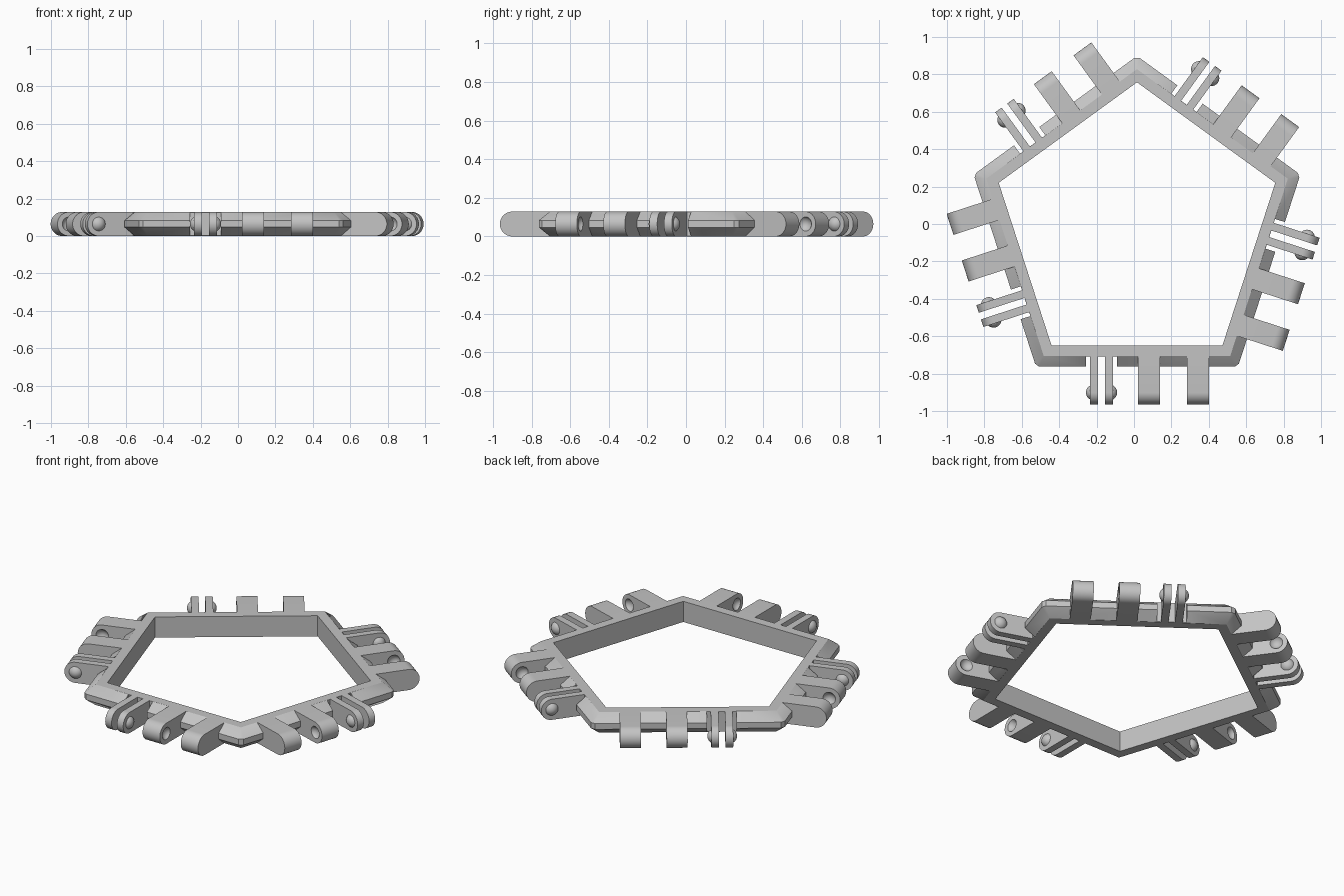
import bpy, bmesh, math
from mathutils import Matrix, Vector

if "Cube" in bpy.data.objects:
    bpy.data.objects.remove(bpy.data.objects["Cube"])

H = 0.128                 # overall height
CENTRE = (0.016, -0.02, 0)
INNER, FLAT, OUTER = 0.629, 0.686, 0.743   # distances of the frame walls from the centre
PIVOT = 0.881             # distance of the hinge axis from the centre
DOME_R, DOME_H = 0.042, 0.022

grey = bpy.data.materials.new("light_grey")
grey.use_nodes = True
grey.diffuse_color = (0.55, 0.55, 0.55, 1)
grey.node_tree.nodes["Principled BSDF"].inputs["Base Color"].default_value = (0.55, 0.55, 0.55, 1)


def make_object(name, bm, matrix=Matrix()):
    bmesh.ops.recalc_face_normals(bm, faces=bm.faces)
    bm.transform(matrix)
    if matrix.determinant() < 0:
        bmesh.ops.reverse_faces(bm, faces=bm.faces)
    mesh = bpy.data.meshes.new(name)
    bm.to_mesh(mesh)
    bm.free()
    mesh.materials.append(grey)
    obj = bpy.data.objects.new(name, mesh)
    bpy.context.collection.objects.link(obj)
    return obj


def cut(obj, cutter):
    mod = obj.modifiers.new("cut", "BOOLEAN")
    mod.operation = "DIFFERENCE"
    mod.solver = "EXACT"
    mod.object = cutter
    graph = bpy.context.evaluated_depsgraph_get()
    mesh = bpy.data.meshes.new_from_object(obj.evaluated_get(graph))
    obj.modifiers.clear()
    obj.data = mesh
    bpy.data.objects.remove(cutter)


def smooth(obj):
    bpy.ops.object.select_all(action="DESELECT")
    obj.select_set(True)
    bpy.context.view_layer.objects.active = obj
    bpy.ops.object.shade_smooth_by_angle(angle=math.radians(30))


def side_matrix(k):
    # The front side runs the opposite way round from the other four
    flip = Matrix.Scale(1 if k == 0 else -1, 4, (1, 0, 0))
    return Matrix.Translation(CENTRE) @ Matrix.Rotation(math.radians(72 * k), 4, "Z") @ flip


def add_box(bm, x0, x1, y0, y1, z0, z1):
    size = Matrix.Diagonal((x1 - x0, y1 - y0, z1 - z0, 1))
    mid = Matrix.Translation(((x0 + x1) / 2, (y0 + y1) / 2, (z0 + z1) / 2))
    return bmesh.ops.create_cube(bm, size=1, matrix=mid @ size)["verts"]


def pentagon(bm, apothem, z, trim):
    # Ten points, two at each corner, trimmed back from the sharp corner
    half = apothem * math.tan(math.radians(36)) - trim
    ring = []
    for k in range(5):
        turn = Matrix.Rotation(math.radians(72 * k), 4, "Z")
        ring += [bm.verts.new(turn @ Vector((x, -apothem, z))) for x in (-half, half)]
    return ring


def tab(bm, x0, x1):
    # Arm with a rounded end, extruded along the side
    r = H / 2
    outline = [(-FLAT, 0), (-FLAT, H)]
    for i in range(25):
        a = math.pi * i / 24
        outline.append((-PIVOT - r * math.sin(a), r + r * math.cos(a)))
    face = bm.faces.new([bm.verts.new((x0, y, z)) for y, z in outline])
    out = bmesh.ops.extrude_face_region(bm, geom=[face])["geom"]
    verts = [g for g in out if isinstance(g, bmesh.types.BMVert)]
    bmesh.ops.translate(bm, verts=verts, vec=(x1 - x0, 0, 0))


def ball(bm, x):
    pose = Matrix.Translation((x, -PIVOT, H / 2)) @ Matrix.Rotation(math.pi / 2, 4, "Y")
    bmesh.ops.create_uvsphere(bm, u_segments=32, v_segments=20, radius=DOME_R, matrix=pose)


# Five-sided frame with a bevelled outer wall
bm = bmesh.new()
section = [(INNER, 0, 0), (INNER, H, 0), (FLAT, H, 0),
           (OUTER, 0.083, 0.017), (OUTER, 0.047, 0.017), (FLAT, 0, 0)]
rings = [pentagon(bm, *s) for s in section]
for a, b in zip(rings, rings[1:] + rings[:1]):
    for i in range(10):
        j = (i + 1) % 10
        bm.faces.new((a[i], a[j], b[j], b[i]))
bmesh.ops.remove_doubles(bm, verts=bm.verts, dist=0.0001)
frame = make_object("frame", bm, Matrix.Translation(CENTRE))

# Recess around each thin pair of hinge tabs
bm = bmesh.new()
for k in range(5):
    verts = add_box(bm, -0.273, -0.106, -0.85, -FLAT - 0.002, -0.1, H + 0.1)
    bmesh.ops.transform(bm, matrix=side_matrix(k), verts=verts)
cut(frame, make_object("recess_cutter", bm))
smooth(frame)

THIN = [(-0.251, -0.208), (-0.171, -0.128)]
THICK = [(0.005, 0.123), (0.267, 0.385)]

for k in range(5):
    place = side_matrix(k)

    # Thin pair of tabs
    bm = bmesh.new()
    for x0, x1 in THIN:
        tab(bm, x0, x1)
    smooth(make_object(f"thin_tabs_{k + 1}", bm, place))

    # Snap domes on the outer faces of the thin pair
    for name, x, d in (("a", THIN[0][0], -1), ("b", THIN[1][1], 1)):
        bm = bmesh.new()
        ball(bm, x - d * (DOME_R - DOME_H))
        bmesh.ops.bisect_plane(bm, geom=bm.verts[:] + bm.edges[:] + bm.faces[:],
                               plane_co=(x, 0, 0), plane_no=(d, 0, 0), clear_inner=True)
        smooth(make_object(f"snap_dome_{k + 1}{name}", bm, place))

    # Thick pair of tabs with facing sockets
    bm = bmesh.new()
    for x0, x1 in THICK:
        tab(bm, x0, x1)
    thick = make_object(f"thick_tabs_{k + 1}", bm, place)
    for x in (THICK[0][1] + DOME_R - DOME_H, THICK[1][0] - DOME_R + DOME_H):
        bm = bmesh.new()
        ball(bm, x)
        cut(thick, make_object("socket_cutter", bm, place))
    smooth(thick)
